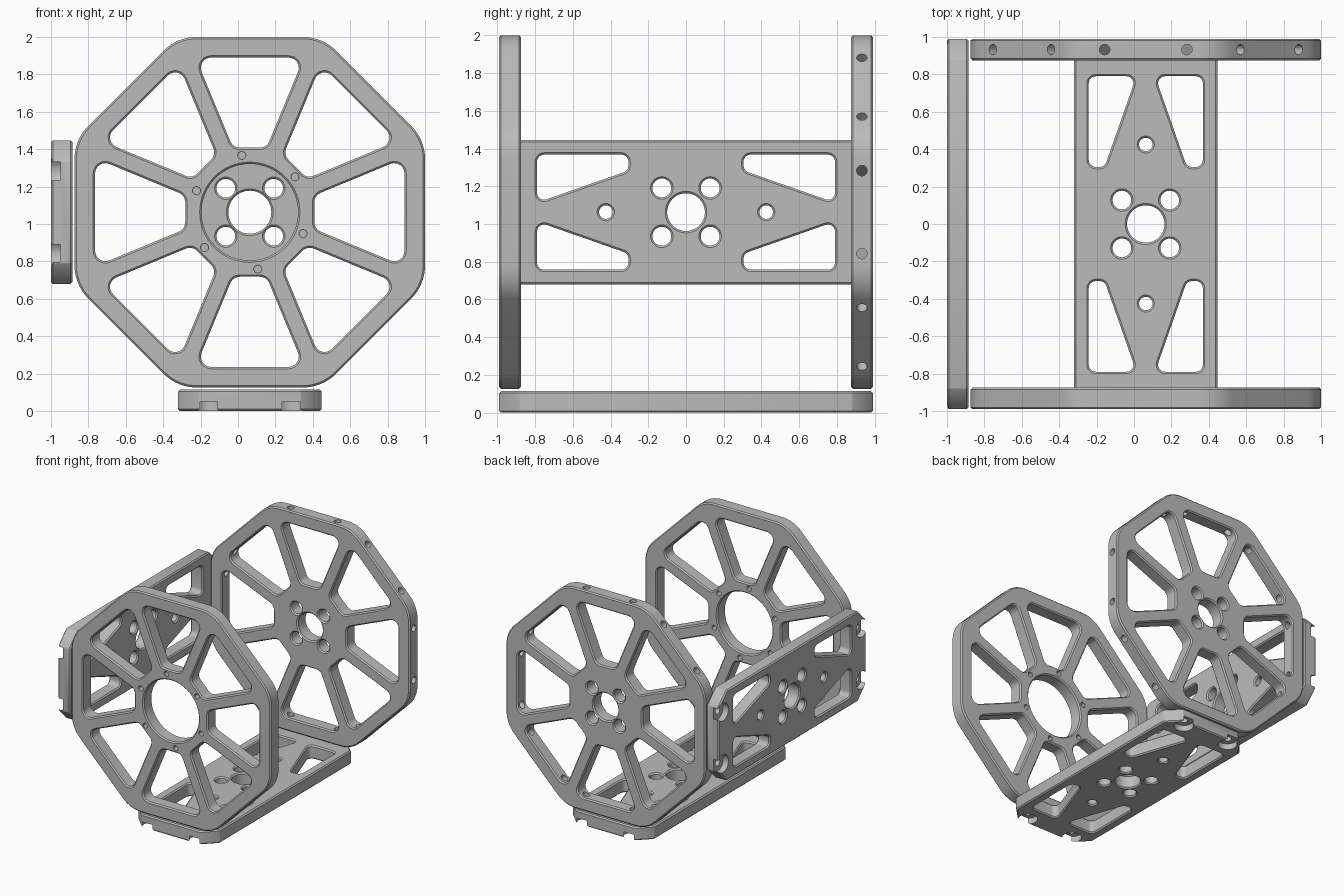
import bpy, bmesh
from math import pi, sin, cos, tan, radians
from mathutils import Matrix, Vector

if "Cube" in bpy.data.objects:
    bpy.data.objects.remove(bpy.data.objects["Cube"])

THICK = 0.115      # plate thickness
LENGTH = 0.99      # half length of the frame along y
CENTRE = 0.063     # wheel centre in x, and offset above z = 1
APOTHEM = 0.937    # octagon centre to flat
SCREW = 0.22       # screw offset from the middle of each flat

grey = bpy.data.materials.new("machined grey")
grey.use_nodes = True
grey.diffuse_color = (0.5, 0.5, 0.5, 1)
grey.node_tree.nodes["Principled BSDF"].inputs["Base Color"].default_value = (0.5, 0.5, 0.5, 1)


def circle(x, y, r, n=32):
    return [Vector((x + r * cos(2 * pi * i / n), y + r * sin(2 * pi * i / n))) for i in range(n)]


def rounded(points, radius, steps=6):
    """Polygon with every corner replaced by a tangent arc, counter-clockwise."""
    pts = [Vector(p) for p in points]
    area = sum(a.x * b.y - b.x * a.y for a, b in zip(pts, pts[1:] + pts[:1]))
    if area < 0:
        pts.reverse()
    loop = []
    for i, p in enumerate(pts):
        a = (pts[i - 1] - p).normalized()
        b = (pts[(i + 1) % len(pts)] - p).normalized()
        half = a.angle(b) / 2
        start = p + a * (radius / tan(half))
        mid = p + (a + b).normalized() * (radius / sin(half))
        sweep = pi - 2 * half
        arm = start - mid
        for k in range(steps + 1):
            loop.append(mid + Matrix.Rotation(sweep * k / steps, 2) @ arm)
    return loop


def offset(loop, d):
    """Move a counter-clockwise loop outward by d."""
    out = []
    for i, p in enumerate(loop):
        e1 = (p - loop[i - 1]).normalized()
        e2 = (loop[(i + 1) % len(loop)] - p).normalized()
        n = Vector((e1.y + e2.y, -e1.x - e2.x)).normalized()
        out.append(p + n * d / max(0.5, n.dot(Vector((e1.y, -e1.x)))))
    return out


def plate(name, outline, holes, chamfer=0.01):
    """Flat plate with chamfered outline and chamfered openings."""
    bm = bmesh.new()
    caps = [[], []]
    for loop, sign in [(outline, -1)] + [(h, 1) for h in holes]:
        c = chamfer if max((p - loop[0]).length for p in loop) > 0.06 else 0.002
        levels = [(0, c), (c, 0), (THICK - c, 0), (THICK, c)]
        rings = [[bm.verts.new((p.x, p.y, z)) for p in offset(loop, sign * d)] for z, d in levels]
        n = len(loop)
        for low, high in zip(rings, rings[1:]):
            for i in range(n):
                j = (i + 1) % n
                bm.faces.new((low[i], low[j], high[j], high[i]))
        for cap, ring in zip(caps, (rings[0], rings[-1])):
            cap += [bm.edges.get((ring[i - 1], ring[i])) for i in range(n)]
    for cap, z in zip(caps, (-1, 1)):
        bmesh.ops.triangle_fill(bm, edges=cap, use_beauty=True, normal=(0, 0, z))
    bmesh.ops.recalc_face_normals(bm, faces=bm.faces)
    mesh = bpy.data.meshes.new(name)
    bm.to_mesh(mesh)
    bm.free()
    mesh.materials.append(grey)
    obj = bpy.data.objects.new(name, mesh)
    bpy.context.collection.objects.link(obj)
    return obj


def drill(obj, matrices, radius, depth):
    """Subtract cylinders, each centred on one matrix and running along its z."""
    bm = bmesh.new()
    for m in matrices:
        bmesh.ops.create_cone(bm, cap_ends=True, segments=24, radius1=radius,
                              radius2=radius, depth=depth, matrix=m)
    mesh = bpy.data.meshes.new("drill")
    bm.to_mesh(mesh)
    bm.free()
    cutter = bpy.data.objects.new("drill", mesh)
    cutter.hide_render = True
    bpy.context.collection.objects.link(cutter)
    mod = obj.modifiers.new("drill", "BOOLEAN")
    mod.operation, mod.solver, mod.object = "DIFFERENCE", "EXACT", cutter
    bpy.context.view_layer.update()
    result = bpy.data.meshes.new_from_object(obj.evaluated_get(bpy.context.evaluated_depsgraph_get()))
    obj.modifiers.clear()
    result.name = obj.name
    obj.data = result
    bpy.data.objects.remove(cutter)


def place(obj, matrix):
    obj.data.transform(matrix)
    bpy.ops.object.select_all(action="DESELECT")
    obj.select_set(True)
    bpy.context.view_layer.objects.active = obj
    bpy.ops.object.shade_smooth_by_angle(angle=radians(30))


signs = [(a, b) for a in (-1, 1) for b in (-1, 1)]
bolt_holes = [circle(0.128 * a, 0.128 * b, 0.05) for a, b in signs]


# Octagonal spoked end plates
def octagon_plate(name, centre_holes):
    corner = APOTHEM / cos(pi / 8)
    outline = rounded([(corner * cos(pi / 8 + i * pi / 4), corner * sin(pi / 8 + i * pi / 4))
                       for i in range(8)], 0.25, 8)
    near, far = 0.345, 0.827
    spoke = 0.053
    w1, w2 = near * tan(pi / 8) - spoke, far * tan(pi / 8) - spoke
    window = rounded([(-w1, near), (w1, near), (w2, far), (-w2, far)], 0.055)
    windows = [[Matrix.Rotation(i * pi / 4, 2) @ p for p in window] for i in range(8)]
    return plate(name, outline, windows + centre_holes)


upright = Matrix.Rotation(pi / 2, 4, "X")
bearing_holes = [circle(0.307 * cos(radians(38 + 60 * i)), 0.307 * sin(radians(38 + 60 * i)), 0.02, 16)
                 for i in range(6)]
front = octagon_plate("front_octagon_plate", [circle(0, 0, 0.258, 64)] + bearing_holes)
place(front, Matrix.Translation((CENTRE, THICK - LENGTH, 1 + CENTRE)) @ upright)

back = octagon_plate("back_octagon_plate", [circle(0, 0, 0.115, 48)] + bolt_holes)
rim_holes = [Matrix.Rotation(i * pi / 4, 4, "Z")
             @ Matrix.Translation((s * SCREW, 0.9, THICK / 2)) @ upright
             for i in range(8) for s in (-1, 1)]
drill(back, rim_holes, 0.028, 0.22)
place(back, Matrix.Translation((CENTRE, LENGTH, 1 + CENTRE)) @ upright)


# Long mounting plates joining the two octagons
def mounting_plate(name):
    w, cut = 0.383, 0.11
    outline = rounded([p for a, b in signs[:1] for p in (
        (-w, cut - LENGTH), (cut - w, -LENGTH), (w - cut, -LENGTH), (w, cut - LENGTH),
        (w, LENGTH - cut), (w - cut, LENGTH), (cut - w, LENGTH), (-w, LENGTH - cut))], 0.01, 1)
    holes = [rounded([(a * 0.305, b * 0.79), (a * 0.05, b * 0.79),
                      (a * 0.22, b * 0.305), (a * 0.305, b * 0.305)], 0.038) for a, b in signs]
    holes += [circle(0, s * 0.425, 0.036, 24) for s in (-1, 1)]
    holes += [circle(0, 0, 0.1, 48)] + bolt_holes
    obj = plate(name, outline, holes)
    # Screw clearance holes and open counterbores on the outer face
    spots = [Matrix.Translation((a * SCREW, b * (LENGTH - THICK / 2), 0)) for a, b in signs]
    drill(obj, spots, 0.075, 0.1)
    drill(obj, spots, 0.03, 0.5)
    return obj


place(mounting_plate("base_plate"), Matrix.Translation((CENTRE, 0, 0)))
place(mounting_plate("side_plate"),
      Matrix.Translation((-1, 0, 1 + CENTRE)) @ Matrix.Rotation(pi / 2, 4, "Y"))
